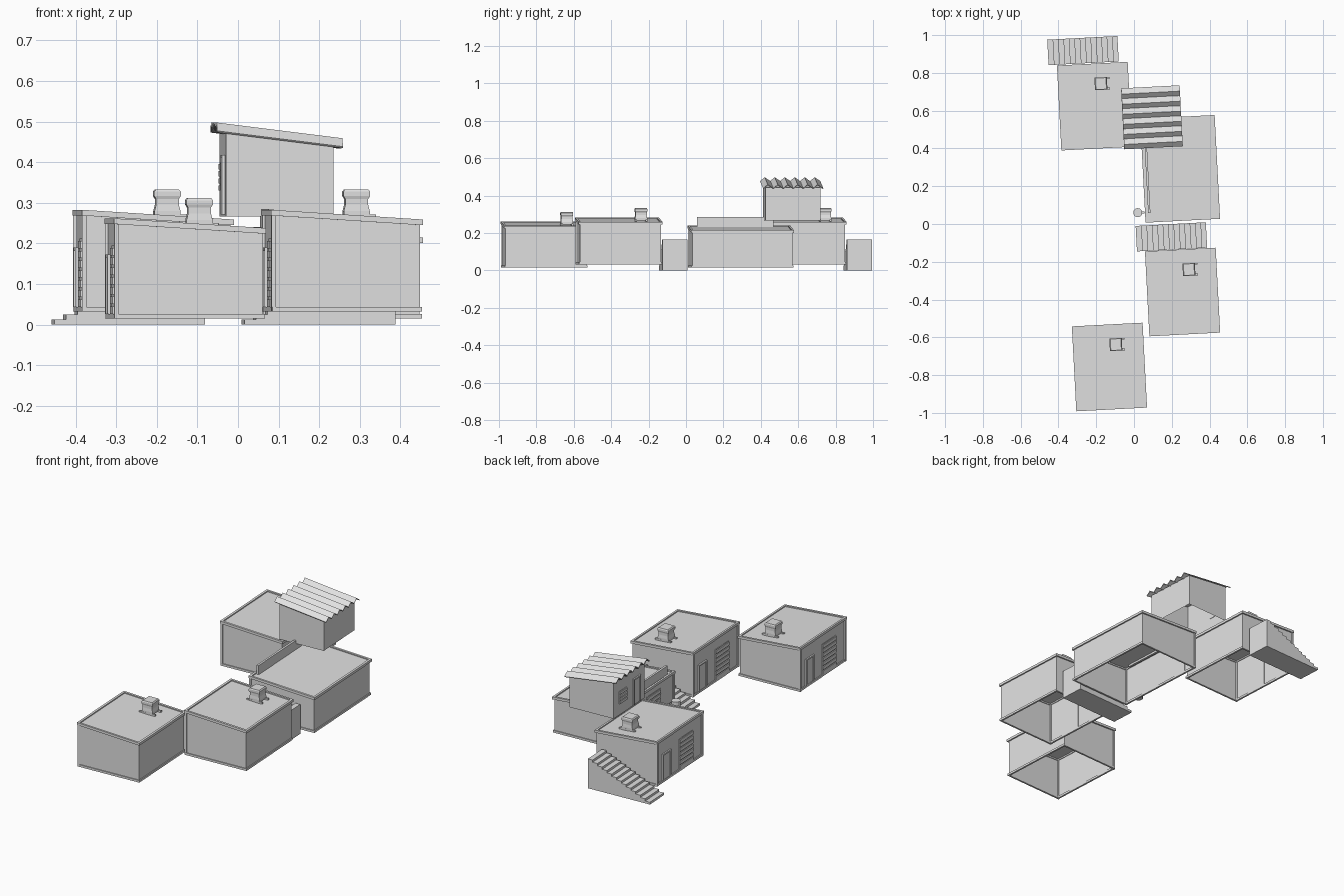
import bpy, bmesh, math
from mathutils import Matrix

if "Cube" in bpy.data.objects:
    bpy.data.objects.remove(bpy.data.objects["Cube"])

TURN = math.radians(3)


def make_mat(name, v):
    m = bpy.data.materials.new(name)
    m.diffuse_color = (v, v, v, 1)
    m.use_nodes = True
    m.node_tree.nodes["Principled BSDF"].inputs["Base Color"].default_value = m.diffuse_color
    return m


GREY = make_mat("plain grey", 0.75)


def finish(bm, name, at):
    me = bpy.data.meshes.new(name)
    bm.to_mesh(me)
    bm.free()
    me.materials.append(GREY)
    ob = bpy.data.objects.new(name, me)
    bpy.context.collection.objects.link(ob)
    ob.matrix_world = Matrix.Translation((at[0], at[1], 0)) @ Matrix.Rotation(TURN, 4, 'Z')
    return ob


def add_box(bm, x0, x1, y0, y1, z0, z1, slope=0, slope_bottom=True, open_bottom=False):
    """Box whose top (and optionally bottom) tilts along x."""
    def v(x, y, z, tilt):
        return bm.verts.new((x, y, z + (slope * x if tilt else 0)))
    xy = [(x0, y0), (x1, y0), (x1, y1), (x0, y1)]
    lo = [v(x, y, z0, slope_bottom) for x, y in xy]
    hi = [v(x, y, z1, True) for x, y in xy]
    bm.faces.new(hi)
    if not open_bottom:
        bm.faces.new(lo[::-1])
    for i in range(4):
        j = (i + 1) % 4
        bm.faces.new((lo[i], lo[j], hi[j], hi[i]))


def frame(name, at, w, d, t, z0, z1, slope=0):
    """Rectangular trim made of four beams."""
    bm = bmesh.new()
    for s in (-1, 1):
        xa, xb = sorted((s * w / 2, s * (w / 2 - t)))
        add_box(bm, xa, xb, -d / 2, d / 2, z0, z1, slope)
        ya, yb = sorted((s * d / 2, s * (d / 2 - t)))
        add_box(bm, -w / 2 + t, w / 2 - t, ya, yb, z0, z1, slope)
    finish(bm, name, at)


def door(name, at, x, yc, w, z0, z1):
    """Framed door on the left wall: panel, posts and lintel."""
    bm = bmesh.new()
    h = w / 2
    add_box(bm, x - 0.003, x + 0.002, yc - h, yc + h, z0, z1)
    for s in (-1, 1):
        add_box(bm, x - 0.008, x + 0.002, yc + s * h - 0.004, yc + s * h + 0.004, z0, z1)
    add_box(bm, x - 0.008, x + 0.002, yc - h - 0.004, yc + h + 0.004, z1, z1 + 0.008)
    finish(bm, name, at)


def shutter(name, at, x, yc, w, z0, z1, n=7):
    """Slatted shutter on the left wall."""
    bm = bmesh.new()
    step = (z1 - z0) / n
    for i in range(n):
        z = z0 + i * step
        add_box(bm, x - 0.006, x + 0.002, yc - w / 2, yc + w / 2, z, z + step * 0.75)
    add_box(bm, x - 0.002, x + 0.002, yc - w / 2, yc + w / 2, z0, z1)
    finish(bm, name, at)


def house(name, at, w, d, z0, z_left, z_right):
    slope = (z_right - z_left) / w
    zc = (z_left + z_right) / 2
    # open-bottomed walls and sloping roof
    bm = bmesh.new()
    add_box(bm, -w / 2 + 0.008, w / 2 - 0.008, -d / 2 + 0.008, d / 2 - 0.008,
            z0, zc - 0.006, slope, slope_bottom=False, open_bottom=True)
    finish(bm, name + "_walls", at)
    frame(name + "_roof_rim", at, w, d, 0.012, zc - 0.014, zc, slope)
    frame(name + "_base_trim", at, w - 0.006, d - 0.006, 0.01, z0, z0 + 0.012)
    # posts at the ends of the left wall
    bm = bmesh.new()
    for s in (-1, 1):
        yc = s * (d / 2 - 0.01)
        add_box(bm, -w / 2 + 0.001, -w / 2 + 0.012, yc - 0.006, yc + 0.006, z0, z_left - 0.014)
    finish(bm, name + "_corner_posts", at)
    x = -w / 2 + 0.008
    door(name + "_door", at, x, d * 0.28, 0.07, z0 + 0.012, z0 + 0.15)
    shutter(name + "_shutter", at, x, -d * 0.14, 0.13, z0 + 0.012, z0 + 0.18)
    return slope, zc


def cooler(name, at, x, y, z):
    """Waisted box unit standing on two rails."""
    bm = bmesh.new()
    rings = []
    for h, r in ((0, .032), (.012, .032), (.028, .028), (.042, .028),
                 (.05, .033), (.06, .033), (.066, .028)):
        rings.append([bm.verts.new((x + sx * r, y + sy * 0.033 * (r / .033) ** .5, z + h))
                      for sx, sy in ((-1, -1), (1, -1), (1, 1), (-1, 1))])
    for a, b in zip(rings, rings[1:]):
        for i in range(4):
            j = (i + 1) % 4
            bm.faces.new((a[i], a[j], b[j], b[i]))
    bm.faces.new(rings[0][::-1])
    bm.faces.new(rings[-1])
    for s in (-1, 1):
        yc = y + s * 0.028
        add_box(bm, x - 0.047, x + 0.047, yc - 0.005, yc + 0.005, z - 0.006, z + 0.004)
    finish(bm, name, at)


def stairs(name, at, w, d, n, h):
    """Solid flight rising towards +x."""
    pts = [(w / 2, 0), (-w / 2, 0)]
    for i in range(n):
        pts += [(-w / 2 + i * w / n, (i + 1) * h / n), (-w / 2 + (i + 1) * w / n, (i + 1) * h / n)]
    bm = bmesh.new()
    f = bm.faces.new([bm.verts.new((x, -d / 2, z)) for x, z in pts])
    r = bmesh.ops.extrude_face_region(bm, geom=[f])
    bmesh.ops.translate(bm, vec=(0, d, 0),
                        verts=[g for g in r["geom"] if isinstance(g, bmesh.types.BMVert)])
    bmesh.ops.recalc_face_normals(bm, faces=bm.faces)
    finish(bm, name, at)


# Four houses, three with a roof cooler
for name, at, z0, zl in (("front_house", (-0.13, -0.757), 0.015, 0.262),
                         ("middle_house", (0.257, -0.36), 0.032, 0.283),
                         ("back_house", (-0.209, 0.624), 0.032, 0.283)):
    slope, zc = house(name, at, 0.375, 0.45, z0, zl, zl - 0.024)
    cooler(name + "_cooler", at, 0.04, 0.117, zc + slope * 0.04 - 0.001)

LONG = (0.244, 0.292)
house("long_house", LONG, 0.395, 0.55, 0.015, 0.241, 0.215)

# Low wall on the long house roof
bm = bmesh.new()
add_box(bm, -0.181, -0.169, -0.225, 0.185, 0.222, 0.285)
finish(bm, "roof_parapet", LONG)

# Stair flights beside the middle and back houses
stairs("middle_stairs", (0.198, -0.068), 0.372, 0.135, 13, 0.165)
stairs("back_stairs", (-0.27, 0.918), 0.372, 0.135, 13, 0.165)

# Upper hut, raised above the long house
HUT = (0.095, 0.565)
HW, HD, HS = 0.265, 0.295, -0.125
bm = bmesh.new()
add_box(bm, -HW / 2, HW / 2, -HD / 2, HD / 2, 0.267, 0.459, HS,
        slope_bottom=False, open_bottom=True)
finish(bm, "hut_walls", HUT)
door("hut_door", HUT, -HW / 2, -0.07, 0.06, 0.272, 0.41)
shutter("hut_window", HUT, -HW / 2, 0.06, 0.07, 0.33, 0.40, 4)

# Corrugated hut roof, ridges running along x
bm = bmesh.new()
rows = []
n, depth = 6, 0.32
pitch = depth / n
for i in range(n):
    y = depth / 2 - i * pitch
    rows += [(y, 0.456), (y - pitch * 0.55, 0.476)]
rows.append((-depth / 2, 0.456))
prev = None
for y, z in rows:
    cur = [bm.verts.new((x, y, z + HS * x)) for x in (-0.155, 0.155)]
    if prev:
        bm.faces.new((prev[0], cur[0], cur[1], prev[1]))
    prev = cur
roof = finish(bm, "hut_corrugated_roof", HUT)
sol = roof.modifiers.new("thickness", 'SOLIDIFY')
sol.thickness = 0.005
sol.offset = 0

# Small drum by the long house wall
bm = bmesh.new()
bmesh.ops.create_cone(bm, cap_ends=True, segments=12, radius1=0.024, radius2=0.024, depth=0.055,
                      matrix=Matrix.Translation((0, 0, 0.08)))
add_box(bm, 0, 0.035, -0.005, 0.005, 0.075, 0.085)
finish(bm, "wall_drum", (0.02, 0.06))
